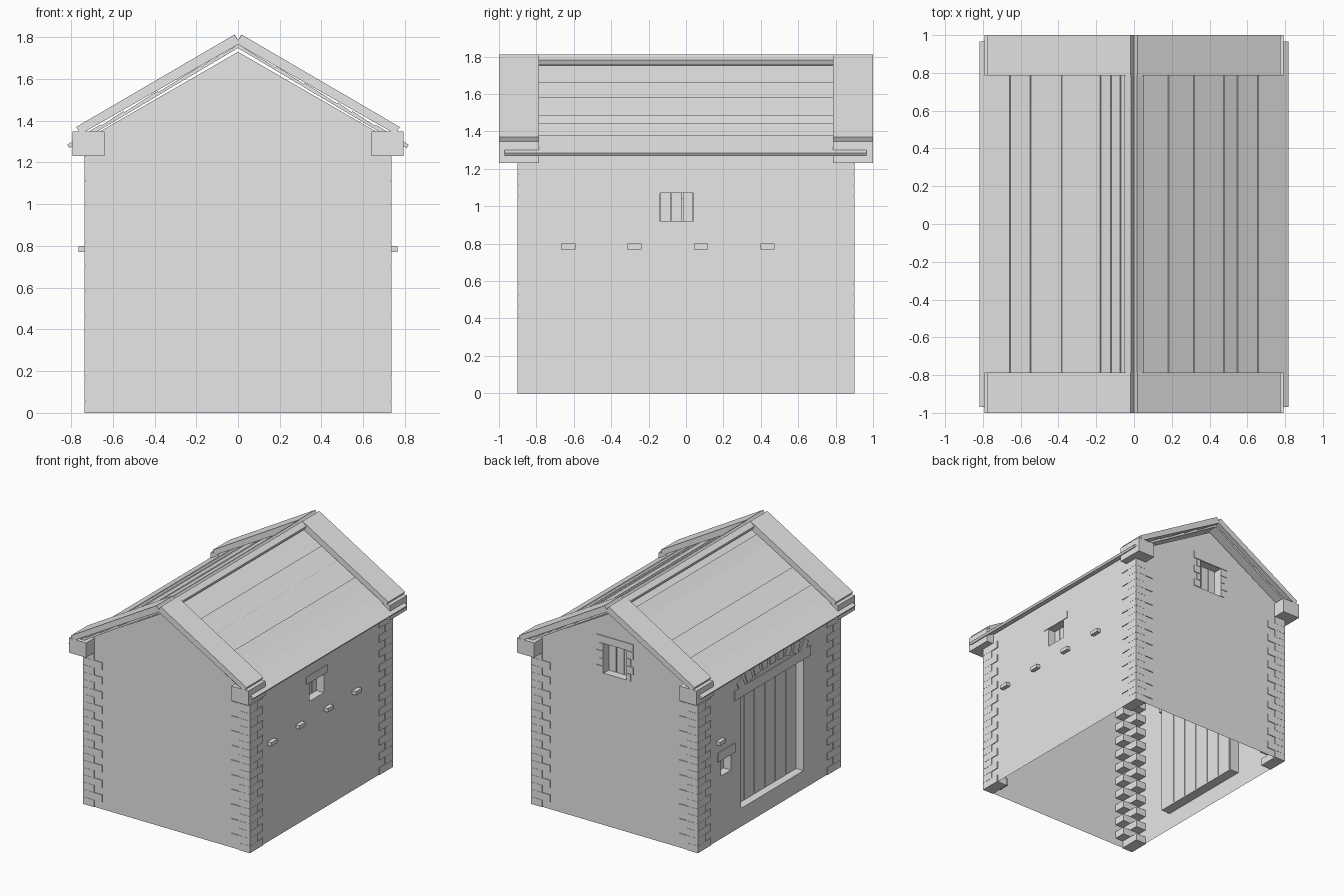
import bpy, bmesh, math, random
from mathutils import Matrix, Vector

random.seed(4)
if "Cube" in bpy.data.objects:
    bpy.data.objects.remove(bpy.data.objects["Cube"])

stone = bpy.data.materials.new("pale_grey")
stone.use_nodes = True
GREY = (0.8, 0.8, 0.8, 1)
stone.diffuse_color = GREY
stone.node_tree.nodes["Principled BSDF"].inputs["Base Color"].default_value = GREY

HX, HY = 0.73, 0.895      # half size of the walls
APEX, SLOPE = 1.73, 0.577
EAVE = APEX - HX * SLOPE
OUT = 0.006               # how far dressed stones stand proud

# wall frames: u runs along the wall, d points outwards
SIDES = {
    "left": lambda u, d, z: Vector((HX + d, u, z)),
    "right": lambda u, d, z: Vector((-HX - d, u, z)),
    "back": lambda u, d, z: Vector((u, HY + d, z)),
    "front": lambda u, d, z: Vector((u, -HY - d, z)),
    "world": lambda u, d, z: Vector((u, d, z)),
}


def finish(name, bm, closed=True):
    if closed:
        bmesh.ops.recalc_face_normals(bm, faces=bm.faces)
    mesh = bpy.data.meshes.new(name)
    bm.to_mesh(mesh)
    bm.free()
    mesh.materials.append(stone)
    obj = bpy.data.objects.new(name, mesh)
    bpy.context.collection.objects.link(obj)
    return obj


def boxes(name, side, specs):
    """Join boxes given as (u0, u1, d0, d1, z0, z1[, tilt]) on one wall."""
    bm = bmesh.new()
    for u0, u1, d0, d1, z0, z1, *tilt in specs:
        size = Matrix.Diagonal((u1 - u0, d1 - d0, z1 - z0, 1))
        spin = Matrix.Rotation(tilt[0] if tilt else 0, 4, "Y")
        mid = Matrix.Translation(((u0 + u1) / 2, (d0 + d1) / 2, (z0 + z1) / 2))
        for v in bmesh.ops.create_cube(bm, size=1, matrix=mid @ spin @ size)["verts"]:
            v.co = SIDES[side](*v.co)
    return finish(name, bm)


def wall(side, half, gable, holes=()):
    """Thin wall sheet with rectangular openings (u0, u1, z0, z1)."""
    outline = [(-half, 0), (half, 0), (half, EAVE)]
    outline += [(0, APEX)] if gable else []
    outline += [(-half, EAVE)]
    bm = bmesh.new()
    bm.faces.new([bm.verts.new((u, 0, z)) for u, z in outline])
    for u0, u1, z0, z1 in holes:
        cuts = [((u, 0, 0), (1, 0, 0)) for u in (u0, u1)]
        cuts += [((0, 0, z), (0, 0, 1)) for z in (z0, z1)]
        for point, normal in cuts:
            geom = bm.verts[:] + bm.edges[:] + bm.faces[:]
            bmesh.ops.bisect_plane(bm, geom=geom, plane_co=point, plane_no=normal)
    gone = []
    for f in bm.faces:
        c = f.calc_center_median()
        if any(a < c.x < b and e < c.z < g for a, b, e, g in holes):
            gone.append(f)
    bmesh.ops.delete(bm, geom=gone, context="FACES")
    for v in bm.verts:
        v.co = SIDES[side](*v.co)
    bm.normal_update()
    for f in bm.faces:
        c = f.calc_center_median()
        if f.normal.dot(Vector((c.x, c.y, 0))) < 0:
            f.normal_flip()
    finish(side + "_wall", bm, closed=False)


def opening(name, side, hole, planks, lintel, depth=0.08):
    """Reveal boards, boarded panel and lintel stone for one opening."""
    u0, u1, z0, z1 = hole
    t = 0.01
    boxes(name + "_reveal", side, [
        (u0 - t, u0, -depth, -0.001, z0 - t, z1 + t),
        (u1, u1 + t, -depth, -0.001, z0 - t, z1 + t),
        (u0, u1, -depth, -0.001, z0 - t, z0),
        (u0, u1, -depth, -0.001, z1, z1 + t)])
    step = (u1 - u0) / planks
    boxes(name + "_boards", side, [
        (u0 + i * step + 0.003, u0 + (i + 1) * step - 0.003, -depth, -depth + 0.015, z0, z1)
        for i in range(planks)])
    over, height = lintel
    boxes(name + "_lintel", side,
          [(u0 - over, u1 + over, -0.04, OUT, z1 + 0.001, z1 + height)])


# walls with their openings
DOOR = (-0.44, 0.35, 0.145, 1.035)
SMALL = (0.475, 0.6, 0.5, 0.625)
SIDE_WINDOW = (-0.14, 0.04, 0.92, 1.07)
BACK_WINDOW = (-0.105, 0.1, 1.21, 1.45)
wall("front", HX, True)
wall("back", HX, True, [BACK_WINDOW])
wall("left", HY, False, [SIDE_WINDOW])
wall("right", HY, False, [DOOR, SMALL])
opening("door", "right", DOOR, 6, (0.085, 0.08))
opening("small_window", "right", SMALL, 2, (0.045, 0.075))
opening("side_window", "left", SIDE_WINDOW, 3, (0.045, 0.06))
opening("back_window", "back", BACK_WINDOW, 3, (0.06, 0.06))

# jamb stones of the back window
u0, u1, z0, z1 = BACK_WINDOW
jambs = []
for i in range(4):
    w = 0.06 if i % 2 else 0.035
    a, b = z0 + i * 0.06, z0 + i * 0.06 + 0.057
    jambs += [(u0 - w, u0, -0.04, OUT, a, b), (u1, u1 + 0.095 - w, -0.04, OUT, a, b)]
boxes("back_window_jambs", "back", jambs)

# relieving arch of tilted stones above the door
arch = []
for i in range(9):
    k = i / 4 - 1
    u, z = -0.045 + 0.4 * k, 1.2 - 0.06 * k * k
    arch.append((u - 0.035, u + 0.035, -0.03, OUT, z - 0.045, z + 0.045, k * 0.5))
boxes("door_arch", "right", arch)

# alternating corner stones
COURSES = 21
course = 1.23 / COURSES
for sx in (-1, 1):
    for sy in (-1, 1):
        stones = []
        for i in range(COURSES):
            lx, ly = (0.16, 0.09) if i % 2 else (0.09, 0.16)
            x = sorted((sx * (HX + OUT), sx * (HX - lx)))
            y = sorted((sy * (HY + OUT), sy * (HY - ly)))
            stones.append((*x, *y, i * course, (i + 1) * course - 0.001))
        boxes(f"{'back' if sy > 0 else 'front'}_{'left' if sx > 0 else 'right'}_quoins",
              "world", stones)

# projecting pegs
boxes("left_pegs", "left", [(y - 0.038, y + 0.038, -0.03, 0.033, 0.77, 0.8)
                            for y in (-0.63, -0.275, 0.08, 0.435)])
boxes("right_peg", "right", [(0.585, 0.66, -0.03, 0.033, 0.77, 0.8)])


def extrude(name, profile, y0, y1):
    """Sweep an x-z profile along y."""
    bm = bmesh.new()
    face = bm.faces.new([bm.verts.new((x, y0, z)) for x, z in profile])
    new = bmesh.ops.extrude_face_region(bm, geom=[face])["geom"]
    bmesh.ops.translate(bm, vec=(0, y1 - y0, 0),
                        verts=[g for g in new if isinstance(g, bmesh.types.BMVert)])
    return finish(name, bm)


# roof: board courses with small uphill steps, ridge strip, end slabs, corner blocks
def roof_z(x):
    return 1.766 - 0.588 * x


STEPS = {1: (0.185, 0.32, 0.48, 0.55, 0.66), -1: (0.075, 0.125, 0.18, 0.385, 0.55, 0.66)}
for sx, label in ((1, "left"), (-1, "right")):
    top = [(0, roof_z(0))]
    for x in STEPS[sx]:
        top += [(x - 0.005, roof_z(x) - 0.002), (x, roof_z(x) + 0.003)]
    top += [(0.818, roof_z(0.818)), (0.808, roof_z(0.818) - 0.016), (0, roof_z(0) - 0.018)]
    extrude(label + "_roof_boards", [(sx * x, z) for x, z in top], -0.97, 0.965)
    ridge = [(0.015, 1.81), (0.053, 1.782), (0.04, 1.755), (0, 1.75), (0, 1.785)]
    extrude(label + "_ridge_strip", [(sx * x, z) for x, z in ridge], -0.79, 0.79)
    slab = [(0.018, 1.812), (0.775, 1.37), (0.755, 1.335), (0, 1.765), (0, 1.785)]
    for sy, end in ((-1, "front"), (1, "back")):
        y = sorted((sy * 0.787, sy * 1.0))
        extrude(f"{end}_{label}_roof_slab", [(sx * x, z) for x, z in slab], *y)
        boxes(f"{end}_{label}_eave_block", "world",
              [(*sorted((sx * 0.64, sx * 0.792)), *y, 1.23, 1.347)])
